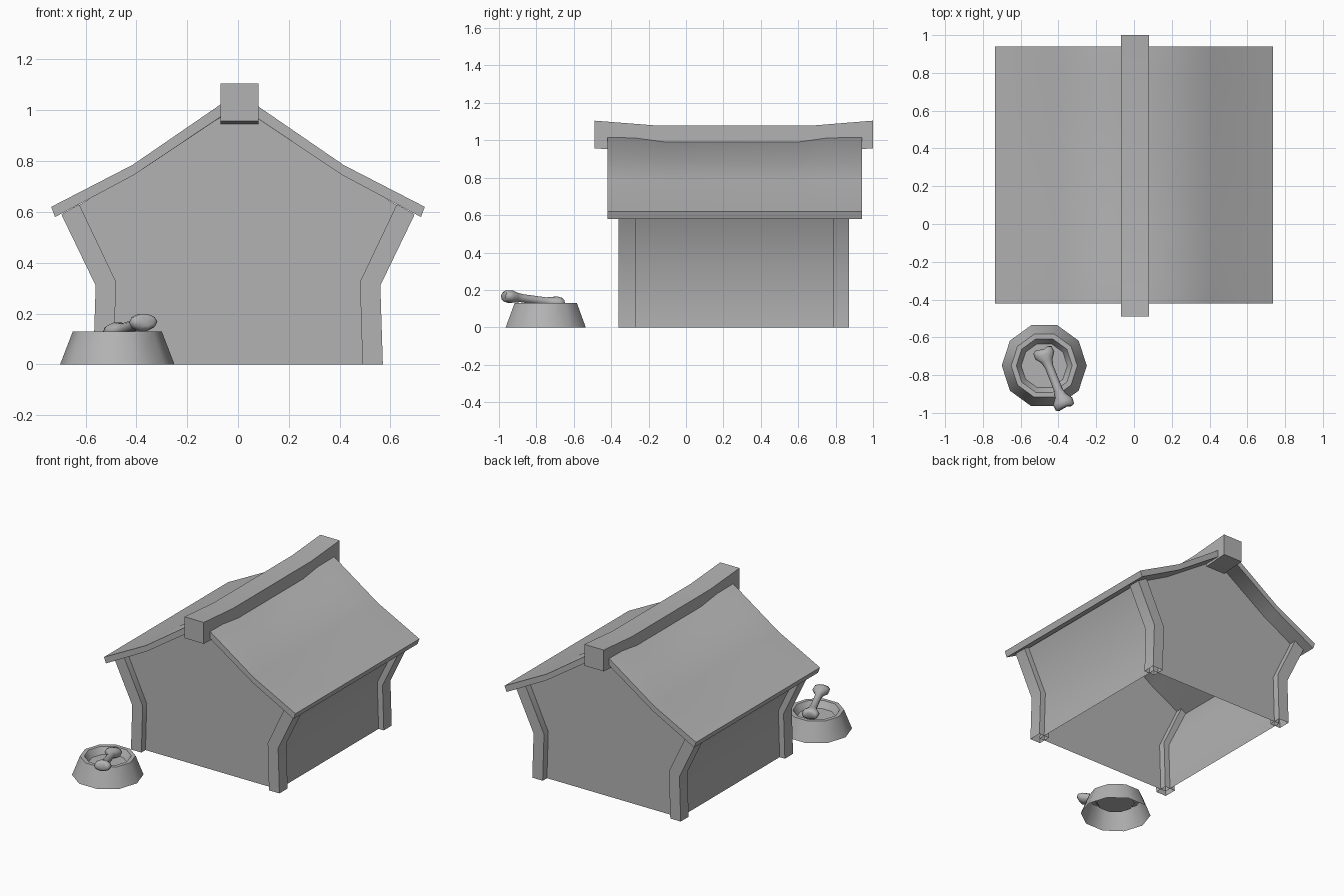
import bpy, bmesh, math
from mathutils import Vector

if "Cube" in bpy.data.objects:
    bpy.data.objects.remove(bpy.data.objects["Cube"])

grey = bpy.data.materials.new("mid_grey")
grey.diffuse_color = (0.45, 0.45, 0.45, 1)
grey.use_nodes = True
grey.node_tree.nodes["Principled BSDF"].inputs["Base Color"].default_value = grey.diffuse_color


def make(name, bm, smooth=None):
    bmesh.ops.recalc_face_normals(bm, faces=bm.faces)
    me = bpy.data.meshes.new(name)
    bm.to_mesh(me)
    bm.free()
    me.materials.append(grey)
    ob = bpy.data.objects.new(name, me)
    bpy.context.collection.objects.link(ob)
    if smooth:
        bpy.ops.object.select_all(action='DESELECT')
        ob.select_set(True)
        bpy.context.view_layer.objects.active = ob
        bpy.ops.object.shade_smooth_by_angle(angle=math.radians(smooth))
    return ob


def loft(name, rings, caps=(True, True), smooth=None):
    """Skin a list of equal-length point rings."""
    bm = bmesh.new()
    vs = [[bm.verts.new(p) for p in r] for r in rings]
    n = len(rings[0])
    for a, b in zip(vs, vs[1:]):
        for i in range(n):
            j = (i + 1) % n
            bm.faces.new((a[i], a[j], b[j], b[i]))
    if caps[0]:
        bm.faces.new(vs[0])
    if caps[1]:
        bm.faces.new(vs[-1])
    return make(name, bm, smooth)


# thin-walled house body, open underneath
half = [(0.53, 0), (0.52, 0.32), (0.66, 0.605), (0.41, 0.76), (0, 1.035)]
bm = bmesh.new()
outline = half + [(-x, z) for x, z in half[-2::-1]]
ends = [[bm.verts.new((x, y, z)) for x, z in outline] for y in (-0.315, 0.825)]
for e in ends:
    bm.faces.new(e)
for i in (0, 1, 6, 7):
    bm.faces.new((ends[0][i], ends[0][i + 1], ends[1][i + 1], ends[1][i]))
make("house_walls", bm, 35)

# bent corner posts, open at the foot
post = [(0.49, 0.57, 0, 0), (0.48, 0.56, 0.325, 0.31), (0.625, 0.695, 0.63, 0.59)]
for side, s in (("right", 1), ("left", -1)):
    for end, y0, y1 in (("front", -0.36, -0.27), ("back", 0.785, 0.872)):
        loft(f"{end}_{side}_post",
             [[(s * a, y0, za), (s * b, y0, zb), (s * b, y1, zb), (s * a, y1, za)]
              for a, b, za, zb in post], caps=(False, True), smooth=35)

# roof slab with a slightly sagging ridge
top = [(0.735, 0.62), (0.415, 0.785), (0, 1.07)]
under = [(0.72, 0.58), (0.41, 0.745), (0, 1.02)]


def roof_ring(y, sag):
    drop = lambda p: (p[0], p[1] - (sag if p[0] == 0 else 0))
    t, u = [drop(p) for p in top], [drop(p) for p in under]
    pts = t + [(-x, z) for x, z in t[1::-1]] + [(-x, z) for x, z in u[:2]] + u[::-1]
    return [(x, y, z) for x, z in pts]


loft("roof", [roof_ring(y, s) for y, s in
              ((-0.42, 0), (-0.28, 0.002), (-0.07, 0.03), (0.6, 0.03), (0.8, 0.002), (0.94, 0))],
     smooth=76)

# ridge beam with raised ends
loft("ridge_beam", [[(-0.068, y, b), (0.08, y, b), (0.08, y, t), (-0.068, y, t)]
                    for y, b, t in ((-0.49, 0.957, 1.105), (-0.17, 0.937, 1.08),
                                    (0.69, 0.937, 1.08), (1.0, 0.957, 1.105))], smooth=30)

# ten-sided food bowl, hollow underneath
bowl = [(0.225, 0), (0.175, 0.13), (0.148, 0.13), (0.122, 0.085)]
loft("food_bowl",
     [[(-0.475 + r * math.cos(k * math.tau / 10), -0.75 + r * math.sin(k * math.tau / 10), z)
       for k in range(10)] for r, z in bowl], caps=(False, True), smooth=40)

# bone leaning on the bowl rim: one skin with wide, notched ends
a, b = Vector((-0.475, -0.69, 0.13)), Vector((-0.375, -0.945, 0.165))
d = (b - a).normalized()
length = (b - a).length
side = d.cross(Vector((0, 0, 1))).normalized()
up = side.cross(d)
# distance from the knob centre outward, half width, half height, notch depth
knob = [(0.028, 0.036, 0.018, 0.014), (0.022, 0.052, 0.032, 0.008),
        (-0.006, 0.055, 0.036, 0), (-0.038, 0.032, 0.028, 0), (-0.07, 0.023, 0.023, 0)]
stations = [(-o, w, h, -n) for o, w, h, n in knob]
stations += [(length + o, w, h, n) for o, w, h, n in knob[::-1]]
rings = []
for t, w, h, n in stations:
    ring = []
    for k in range(10):
        c, s = math.cos(k * math.tau / 10), math.sin(k * math.tau / 10)
        ring.append(a + d * (t + n * (abs(c) - 0.5)) + side * w * c + up * h * s)
    rings.append(ring)
loft("bone", rings, smooth=60)
